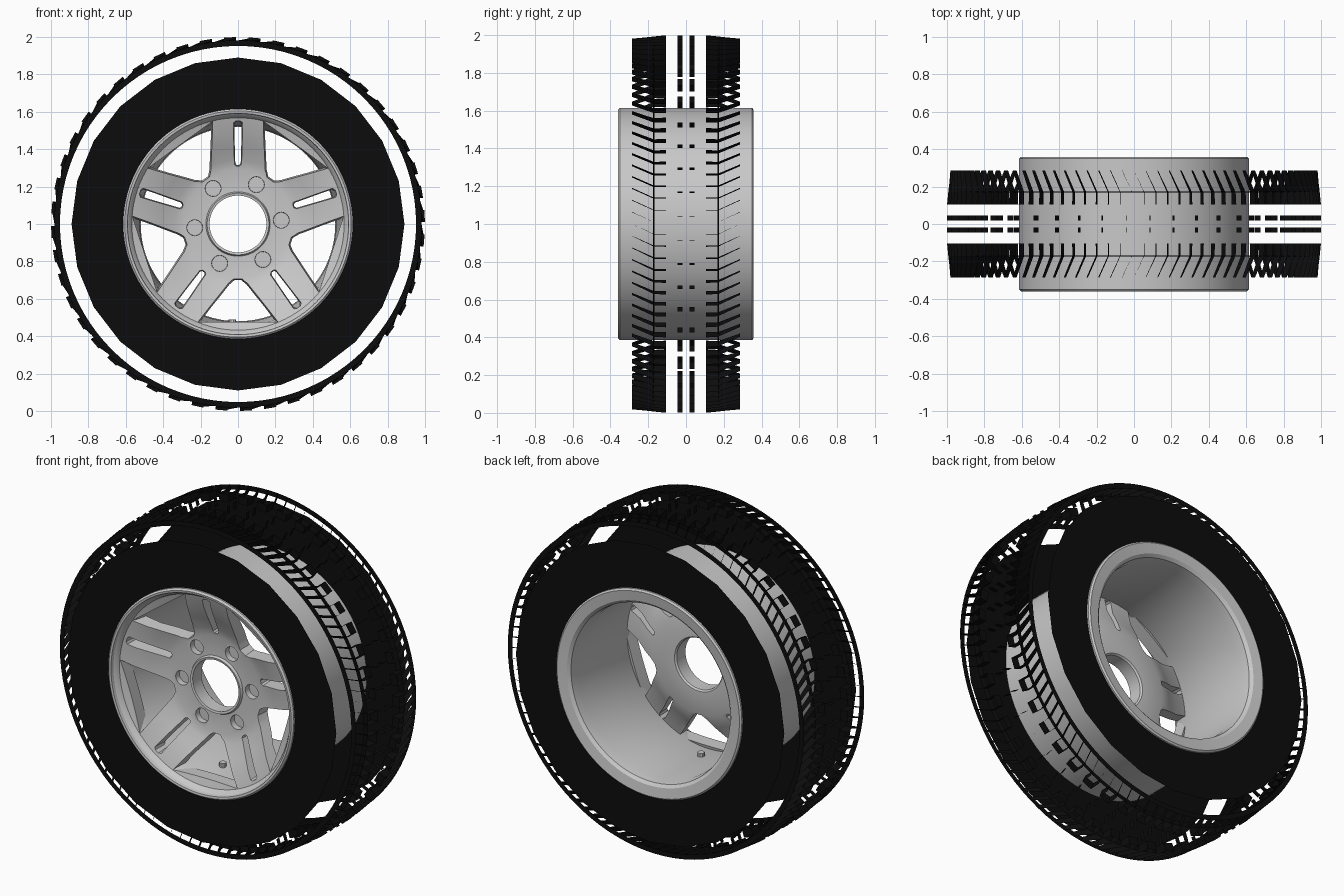
import bpy, bmesh
from math import sin, cos, pi, asin, radians

if "Cube" in bpy.data.objects:
    bpy.data.objects.remove(bpy.data.objects["Cube"], do_unlink=True)


def make_material(name, value):
    mat = bpy.data.materials.new(name)
    mat.use_nodes = True
    colour = (value, value, value, 1)
    mat.diffuse_color = colour
    mat.node_tree.nodes["Principled BSDF"].inputs["Base Color"].default_value = colour
    return mat


RUBBER = make_material("black rubber", 0.0035)
ALLOY = make_material("grey alloy", 0.58)


def polar(r, angle, y):
    """Point around the wheel axle, which runs along y at z = 1."""
    return (r * cos(angle), y, 1 + r * sin(angle))


def finish(name, bm, mat, smooth=False, solid=True):
    if solid:
        bmesh.ops.recalc_face_normals(bm, faces=bm.faces)
    mesh = bpy.data.meshes.new(name)
    bm.to_mesh(mesh)
    bm.free()
    obj = bpy.data.objects.new(name, mesh)
    bpy.context.collection.objects.link(obj)
    if mat:
        mesh.materials.append(mat)
    if smooth:
        smooth_shade(obj)
    return obj


def smooth_shade(obj):
    bpy.ops.object.select_all(action='DESELECT')
    obj.select_set(True)
    bpy.context.view_layer.objects.active = obj
    bpy.ops.object.shade_smooth_by_angle(angle=radians(30))


def lathe(name, profile, mat, steps=96, closed=True, smooth=True):
    """Turn a profile of (radius, y) around the axle."""
    bm = bmesh.new()
    rings = [[bm.verts.new(polar(r, 2 * pi * i / steps + pi / 2, y)) for r, y in profile]
             for i in range(steps)]
    count = len(profile)
    for i in range(steps):
        a, b = rings[i], rings[(i + 1) % steps]
        for j in range(count if closed else count - 1):
            k = (j + 1) % count
            bm.faces.new((a[j], a[k], b[k], b[j]))
    return finish(name, bm, mat, smooth)


def prism(bm, front, back):
    """Close the space between two matching outlines."""
    f = [bm.verts.new(p) for p in front]
    b = [bm.verts.new(p) for p in back]
    bm.faces.new(f)
    bm.faces.new(b[::-1])
    for i in range(len(f)):
        j = (i + 1) % len(f)
        bm.faces.new((f[i], b[i], b[j], f[j]))


# Rim barrel with front and back lips
lathe("rim_barrel", [
    (.615, -.35), (.605, -.36), (.592, -.358), (.588, -.34), (.572, -.325),
    (.56, -.29), (.548, -.24), (.525, 0), (.52, .28), (.528, .335),
    (.545, .35), (.605, .358), (.615, .35)], ALLOY)

# Dished wheel centre
centre = lathe("spoke_centre", [
    (.152, -.212), (.165, -.215), (.172, -.2), (.29, -.2), (.34, -.215),
    (.41, -.25), (.49, -.288), (.578, -.315), (.578, -.23), (.46, -.2),
    (.38, -.155), (.3, -.12), (.16, -.12), (.152, -.13)], ALLOY, smooth=False)


# Cutters for the windows, spoke slots and lug recesses
def window(direction, spoke_half, inner, y):
    radii = [inner, inner + .02, .36, .42, .48, .566]
    side = [(r, 2 * pi / 10 - asin(spoke_half / r)) for r in radii]
    side[0] = (inner - .008, side[0][1] * .6)
    outline = side + [(r, -a) for r, a in reversed(side)]
    return [polar(r, direction + a, y) for r, a in outline]


def slot(direction, half, inner, outer, y):
    shape = [(inner, -.5), (inner + .01, -1), (outer - .01, -1), (outer, -.5),
             (outer, .5), (outer - .01, 1), (inner + .01, 1), (inner, .5)]
    points = []
    for u, v in shape:
        v *= half
        points.append((u * cos(direction) - v * sin(direction), y,
                       1 + u * sin(direction) + v * cos(direction)))
    return points


def circle(r, angle, radius, y):
    x, _, z = polar(r, angle, 0)
    return [(x + radius * cos(t * pi / 8), y, z + radius * sin(t * pi / 8)) for t in range(16)]


bm = bmesh.new()
for i in range(5):
    spoke = pi / 2 + i * 2 * pi / 5
    gap = spoke + pi / 5
    prism(bm, window(gap, .128, .285, -.38), window(gap, .16, .315, -.06))
    prism(bm, slot(spoke, .03, .3, .555, -.38), slot(spoke, .01, .32, .535, -.06))
for i in range(6):
    lug = radians(5 + 60 * i)
    prism(bm, circle(.232, lug, .046, -.3), circle(.232, lug, .042, -.165))
cutter = finish("spoke_cutter", bm, None)
cutter.hide_render = True
cutter.hide_viewport = True

mod = centre.modifiers.new("openings", 'BOOLEAN')
mod.operation = 'DIFFERENCE'
mod.solver = 'EXACT'
mod.object = cutter
graph = bpy.context.evaluated_depsgraph_get()
cut_mesh = bpy.data.meshes.new_from_object(centre.evaluated_get(graph))
centre.modifiers.clear()
centre.data = cut_mesh
bpy.data.objects.remove(cutter, do_unlink=True)
smooth_shade(centre)

# Valve stub on the inside of the barrel
bm = bmesh.new()
foot = [(-.03 + .02 * cos(t * pi / 5), -.1 + .02 * sin(t * pi / 5)) for t in range(10)]
prism(bm, [(x, y, .46) for x, y in foot], [(x, y, .49) for x, y in foot])
finish("valve_stub", bm, ALLOY)

# Flat sidewalls
for name, y in (("front_sidewall", -.34), ("back_sidewall", .34)):
    lathe(name, [(.6, y), (.89, y)], RUBBER, steps=24, closed=False, smooth=False)

# Tread made of thin open walls
PITCHES = 48
STEP = 2 * pi / PITCHES
FLOOR = .952


def crown(y):
    return 1.0 - max(0, abs(y) - .1) * .1


def wall(bm, a, b):
    """Thin wall between two (angle, y) points, from tread floor to crown."""
    pts = [polar(FLOOR, *a), polar(FLOOR, *b),
           polar(crown(b[1]), *b), polar(crown(a[1]), *a)]
    bm.faces.new([bm.verts.new(p) for p in pts])


for name, s in (("front_tread", -1), ("back_tread", 1)):
    bm = bmesh.new()
    for i in range(PITCHES):
        start = i * STEP + .01
        # chevron ends of each shoulder block
        for t in (start, start + STEP / 2):
            wall(bm, (t, s * .105), (t, s * .17))
            wall(bm, (t, s * .17), (t + .055, s * .285))
        # side of each block facing the middle groove
        wall(bm, (start, s * .105), (start + STEP / 2, s * .105))
        # notch in the centre rib
        wall(bm, (start + STEP / 4, s * .018), (start + STEP / 4, s * .045))
    finish(name, bm, RUBBER, solid=False)
    # continuous groove walls
    for part, y, slant in (("shoulder_edge", .285, 0), ("shoulder_groove", .168, .006)):
        lathe(name + "_" + part, [(FLOOR, s * y), (.982, s * (y + slant))], RUBBER,
              steps=PITCHES * 2, closed=False, smooth=False)
